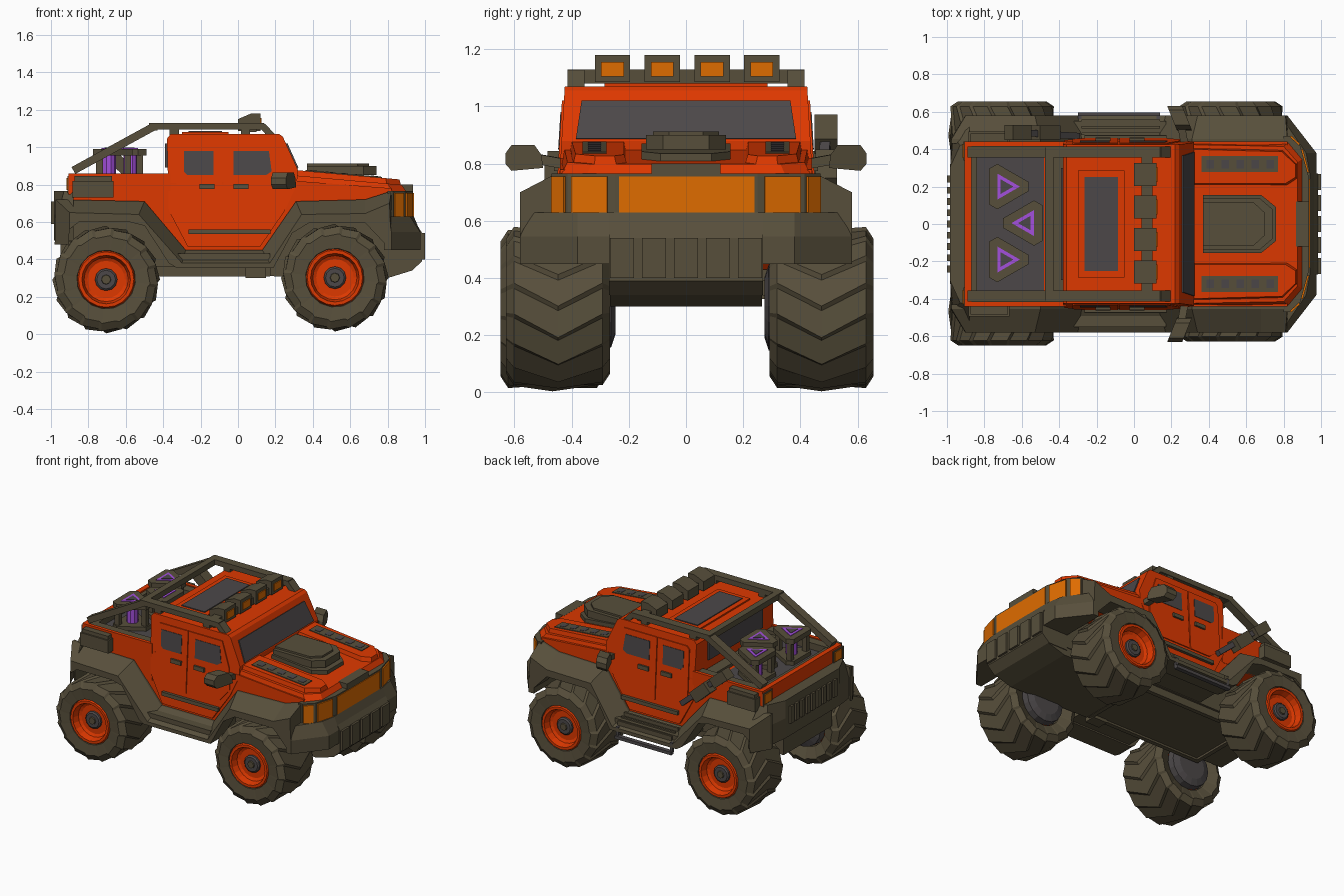
import bpy, bmesh, math
from mathutils import Vector


def material(name, rgb):
    m = bpy.data.materials.new(name)
    m.diffuse_color = (*rgb, 1)
    return m


ORANGE = material("orange_paint", (0.73, 0.04, 0.0))
OLIVE = material("olive_trim", (0.096, 0.078, 0.044))
GREY = material("charcoal", (0.072, 0.064, 0.066))
AMBER = material("amber_lamp", (0.74, 0.15, 0.0))
PURPLE = material("purple_glow", (0.37, 0.08, 0.72))


def finish(name, bm, mat):
    bmesh.ops.recalc_face_normals(bm, faces=bm.faces[:])
    me = bpy.data.meshes.new(name)
    bm.to_mesh(me)
    bm.free()
    me.materials.append(mat)
    ob = bpy.data.objects.new(name, me)
    bpy.context.collection.objects.link(ob)
    return ob


def skin(name, rings, mat, caps=True, closed=False):
    """Join rings of equal point count into a surface."""
    bm = bmesh.new()
    vs = [[bm.verts.new(p) for p in r] for r in rings]
    n = len(vs[0])
    for i in range(len(vs) if closed else len(vs) - 1):
        a, b = vs[i], vs[(i + 1) % len(vs)]
        for j in range(n):
            k = (j + 1) % n
            bm.faces.new((a[j], a[k], b[k], b[j]))
    if caps:
        bm.faces.new(vs[0])
        bm.faces.new(vs[-1])
    return finish(name, bm, mat)


def extrude(name, pts, vec, mat):
    v = Vector(vec)
    return skin(name, [pts, [Vector(p) + v for p in pts]], mat)


def box(name, x, y, z, mat):
    pts = [(x[0], y[0], z[0]), (x[1], y[0], z[0]), (x[1], y[1], z[0]), (x[0], y[1], z[0])]
    return extrude(name, pts, (0, 0, z[1] - z[0]), mat)


def beam(name, p, q, w, h, mat):
    p, q = Vector(p), Vector(q)
    d = q - p
    side = d.cross(Vector((0, 0, 1))).normalized()
    up = side.cross(d).normalized()
    ring = [p + side * a * w / 2 + up * b * h / 2 for a, b in ((-1, -1), (1, -1), (1, 1), (-1, 1))]
    return extrude(name, ring, d, mat)


def lathe(name, prof, c, s, mat, n=16):
    """Turn (radius, offset) points about the y axis; s flips the offset."""
    rings = [[(c[0] + r * math.cos(2 * math.pi * i / n), c[1] + s * o,
               c[2] + r * math.sin(2 * math.pi * i / n)) for i in range(n)] for r, o in prof]
    return skin(name, rings, mat)


def mirrored(half, z):
    """Plan outline from one half; z is a function of x."""
    return [(x, y, z(x)) for x, y in half] + [(x, -y, z(x)) for x, y in reversed(half)]


def slab(name, half, z0, z1, mat, top=None):
    return skin(name, [mirrored(half, lambda x: z0), mirrored(top or half, z1 if callable(z1) else lambda x: z1)], mat)


def cab_w(z):
    return 0.452 - 0.06 * (z - 0.6)


def side_plate(name, pts, s, off, t, mat):
    return extrude(name, [(x, s * (cab_w(z) + off), z) for x, z in pts], (0, s * t, 0), mat)


def rect(x0, x1, z0, z1):
    return [(x0, z0), (x1, z0), (x1, z1), (x0, z1)]


# Wheels with twisted, stepped chevron lugs
def wheel(x, y, z, s):
    lugs, rings = 16, []
    cols = [(0.55, -0.15), (0.82, -0.182), (0.965, -0.155), (1, 0), (0.965, 0.155), (0.82, 0.182), (0.55, 0.175), (0.5, 0.12)]
    for k in range(lugs):
        for f, r in ((0, 0.288), (0.85, 0.276)):
            ring = []
            for q, u in cols:
                a = (k + f) * 2 * math.pi / lugs + 1.9 * min(abs(u), 0.155)
                rr = r * q if q > 0.8 else 0.285 * q
                ring.append((x + rr * math.cos(a), y + s * u, z + rr * math.sin(a)))
            rings.append(ring)
    skin("tyre", rings, OLIVE, caps=False, closed=True)
    lathe("rim", [(0.15, -0.14), (0.155, 0.165), (0.148, 0.18), (0.13, 0.18), (0.118, 0.135), (0.1, 0.125)], (x, y, z), s, ORANGE, 20)
    lathe("hub", [(0.06, 0.12), (0.06, 0.138), (0.05, 0.146)], (x, y, z), s, GREY, 12)
    lathe("hub_cap", [(0.028, 0.14), (0.024, 0.154)], (x, y, z), s, OLIVE, 8)
    lathe("brake_drum", [(0.152, -0.13), (0.145, -0.185), (0.1, -0.2)], (x, y, z), s, GREY, 16)


for s in (-1, 1):
    wheel(-0.705, s * 0.467 + (0.007 if s > 0 else 0), 0.292, s)
    wheel(0.518, s * 0.467 + (0.02 if s < 0 else 0.007), 0.302, s)
for x, z in ((-0.705, 0.292), (0.518, 0.302)):
    box("axle", (x - 0.03, x + 0.03), (-0.32, 0.32), (z + 0.035, z + 0.09), OLIVE)

# Chassis and framed underside plate
box("chassis", (-0.95, 0.9), (-0.27, 0.27), (0.36, 0.64), OLIVE)
box("floor_plate", (-0.72, 0.17), (-0.25, 0.25), (0.322, 0.4), OLIVE)
for s in (-1, 1):
    box("floor_rail", (-0.74, 0.17), (s * 0.24 - 0.015, s * 0.24 + 0.015), (0.308, 0.4), OLIVE)
for x in (-0.74, 0.14):
    box("floor_cross_rail", (x, x + 0.03), (-0.24, 0.24), (0.308, 0.4), OLIVE)
box("sill_floor", (-0.32, 0.17), (-0.55, 0.55), (0.365, 0.43), OLIVE)
box("step_bracket", (0.04, 0.15), (-0.3, -0.22), (0.3, 0.37), OLIVE)

# Lower body
body = [(-0.9, 0.6), (-0.5, 0.6), (-0.3, 0.42), (0.14, 0.42), (0.32, 0.6), (0.82, 0.6), (0.82, 0.78), (0.3, 0.82), (-0.9, 0.8)]
extrude("body", [(x, -0.44, z) for x, z in body], (0, 0.88, 0), ORANGE)

# Fenders and sills, sloping outward, with cut rear corners
top_in = [(-0.975, 0.72), (-0.5, 0.71), (-0.28, 0.45), (0.13, 0.45), (0.31, 0.71), (0.68, 0.72), (0.82, 0.765)]
top_out = [(-0.97, 0.65), (-0.53, 0.64), (-0.3, 0.38), (0.17, 0.38), (0.34, 0.64), (0.68, 0.645), (0.81, 0.7)]
arch = [(0.82, 0.45), (0.77, 0.5), (0.68, 0.595), (0.38, 0.595), (0.29, 0.54), (0.19, 0.355), (-0.33, 0.355),
        (-0.37, 0.38), (-0.5, 0.58), (-0.58, 0.6), (-0.85, 0.6), (-0.92, 0.56), (-0.98, 0.48)]
for s in (-1, 1):
    skin("fender", [[(x, s * 0.43, z) for x, z in top_in + arch], [(x, s * 0.455, z) for x, z in top_in + arch],
                    [(max(x, -0.9 - 0.02 * (0.65 - z)), s * 0.58, z) for x, z in top_out + arch]], OLIVE)
for i in range(3):
    box("tread_strip", (-0.28, 0.14), (0.475 + i * 0.035, 0.49 + i * 0.035), (0.38, 0.455 - i * 0.016), OLIVE)
beam("side_step", (-0.3, 0.58, 0.32), (0.14, 0.58, 0.32), 0.03, 0.022, GREY)
for x in (-0.29, 0.13):
    box("step_hanger", (x - 0.01, x + 0.01), (0.56, 0.58), (0.32, 0.39), GREY)


# Bonnet with raised ridges, vents and scoop
def hood_z(x):
    return 0.864 - 0.088 * (x - 0.3)


slab("bonnet", [(0.26, 0.44), (0.83, 0.44), (0.905, 0.35)], 0.755, lambda x: hood_z(x) - 0.015, ORANGE,
     [(0.26, 0.425), (0.8, 0.415), (0.875, 0.33)])
for s in (-1, 1):
    plan = [(0.31, 0.2), (0.82, 0.2), (0.875, 0.24), (0.875, 0.32), (0.8, 0.4), (0.31, 0.415)]
    skin("bonnet_ridge", [[(x, s * y, 0.78) for x, y in plan],
                          [(x * 0.98 + 0.006, s * (0.31 + (y - 0.31) * 0.85), hood_z(x) + 0.014) for x, y in plan]], ORANGE)
    beam("vent_panel", (0.36, s * 0.32, hood_z(0.36) + 0.014), (0.77, s * 0.32, hood_z(0.77) + 0.014), 0.085, 0.009, OLIVE)
    for i in range(5):
        x = 0.387 + i * 0.08
        beam("vent_slot", (x, s * 0.32, hood_z(x) + 0.016), (x + 0.04, s * 0.32, hood_z(x + 0.04) + 0.016), 0.045, 0.009, GREY)
slab("scoop", [(0.37, 0.155), (0.68, 0.155), (0.76, 0.09)], 0.81, lambda x: hood_z(x) + 0.012, OLIVE)
slab("scoop_top", [(0.37, 0.14), (0.67, 0.14), (0.74, 0.08)], 0.85, 0.9, OLIVE)
slab("scoop_lid", [(0.37, 0.115), (0.64, 0.115), (0.7, 0.06)], 0.89, 0.913, OLIVE)

# Front lamp band
slab("lamp_band", [(0.8, 0.47), (0.83, 0.47), (0.89, 0.415), (0.935, 0.25)], 0.58, 0.765, OLIVE)
box("centre_lamp", (0.93, 0.94), (-0.235, 0.24), (0.63, 0.755), AMBER)
for s in (-1, 1):
    beam("lamp", (0.897, s * 0.4, 0.692), (0.93, s * 0.275, 0.692), 0.012, 0.125, AMBER)
    beam("corner_lamp", (0.836, s * 0.468, 0.692), (0.884, s * 0.424, 0.692), 0.012, 0.125, AMBER)
box("bonnet_latch", (0.865, 0.935), (-0.12, 0.12), (0.75, 0.8), OLIVE)

# Front bumper and grille
bump = [(0.78, 0.58), (0.82, 0.58), (0.975, 0.38), (0.975, 0.27)]
slab("front_bumper", bump, 0.45, 0.545, OLIVE)
slab("bumper_top", bump, 0.545, 0.63, OLIVE, [(0.78, 0.56), (0.81, 0.54), (0.92, 0.38), (0.94, 0.27)])
grille = [(0.78, 0.34), (0.93, 0.34), (0.985, 0.39), (0.985, 0.54), (0.94, 0.61), (0.78, 0.61)]
extrude("grille", [(x, -0.27, z) for x, z in grille], (0, 0.54, 0), OLIVE)
for i in range(5):
    y = -0.224 + i * 0.112
    box("grille_panel", (0.95, 1.0), (y - 0.042, y + 0.042), (0.4, 0.54), OLIVE)
skid = [(0.17, 0.31), (0.8, 0.3), (0.93, 0.34), (0.93, 0.4), (0.17, 0.4)]
extrude("skid_plate", [(x, -0.265, z) for x, z in skid], (0, 0.53, 0), OLIVE)

# Cab
cab = [(-0.37, 0.66), (-0.27, 0.47), (0.12, 0.47), (0.25, 0.66), (0.315, 0.8), (0.32, 0.88), (0.24, 1.055), (0.22, 1.07), (-0.36, 1.07), (-0.38, 1.045)]
skin("cab", [[(x, s * cab_w(z), z) for x, z in cab] for s in (-1, 1)], ORANGE)
extrude("windscreen", [(0.316, -0.385, 0.885), (0.316, 0.385, 0.885), (0.256, 0.365, 1.018), (0.256, -0.365, 1.018)],
        (0.008, 0, 0.003), GREY)
box("rear_window", (-0.389, -0.37), (-0.3, 0.3), (0.89, 1.02), GREY)
box("roof_panel", (-0.3, -0.05), (-0.285, 0.285), (1.06, 1.08), ORANGE)
box("sunroof", (-0.265, -0.085), (-0.25, 0.25), (1.07, 1.086), GREY)

# Doors, windows, handles, mirrors
for s in (-1, 1):
    side_plate("rear_door", [(-0.33, 0.66), (-0.24, 0.59), (-0.085, 0.59), (-0.085, 1.02), (-0.31, 1.02), (-0.33, 1.0)], s, 0, 0.007, ORANGE)
    side_plate("front_door", [(-0.078, 0.59), (0.16, 0.59), (0.25, 0.7), (0.24, 0.85), (0.18, 1.02), (-0.078, 1.02)], s, 0, 0.007, ORANGE)
    side_plate("rear_side_window", [(-0.29, 0.87), (-0.27, 0.85), (-0.13, 0.85), (-0.13, 0.98), (-0.29, 0.98)], s, 0.003, 0.007, GREY)
    side_plate("front_side_window", [(-0.025, 0.85), (0.15, 0.85), (0.18, 0.87), (0.165, 0.98), (-0.025, 0.98)], s, 0.003, 0.007, GREY)
    for x in (-0.205, -0.025):
        side_plate("door_handle", rect(x, x + 0.08, 0.775, 0.803), s, 0.005, 0.015, OLIVE)
    side_plate("rub_rail", rect(-0.265, 0.175, 0.535, 0.56), s, 0, 0.02, OLIVE)
    beam("mirror_arm", (0.27, s * 0.43, 0.8), (0.25, s * 0.54, 0.82), 0.04, 0.035, OLIVE)
    head = [(0.5, 0.785), (0.61, 0.775), (0.632, 0.8), (0.632, 0.835), (0.61, 0.865), (0.53, 0.865), (0.505, 0.83)]
    extrude("mirror", [(0.23 - 0.4 * (y - 0.5), s * y, z) for y, z in head], (0.08, 0, 0), OLIVE)

# Cargo bed
box("bed_floor", (-0.84, -0.45), (-0.355, 0.355), (0.79, 0.807), GREY)
box("tailgate", (-0.905, -0.87), (-0.44, 0.44), (0.62, 0.86), ORANGE)
box("bed_rear_rim", (-0.88, -0.84), (-0.42, 0.42), (0.79, 0.85), OLIVE)
box("bed_front_rim", (-0.46, -0.38), (-0.36, 0.36), (0.79, 0.83), OLIVE)
for s in (-1, 1):
    box("bed_wall", (-0.9, -0.36), (s * 0.43 - 0.012, s * 0.43 + 0.012), (0.6, 0.86), ORANGE)
    box("bed_rim", (-0.87, -0.38), (s * 0.388 - 0.032, s * 0.388 + 0.032), (0.79, 0.853), OLIVE)
    box("side_box", (-0.885, -0.665), (s * 0.46 - 0.035, s * 0.46 + 0.035), (0.73, 0.82), OLIVE)
    box("side_box_lid", (-0.875, -0.675), (s * 0.455 - 0.03, s * 0.455 + 0.03), (0.82, 0.845), OLIVE)
    box("tail_lamp_mount", (-0.912, -0.89), (s * 0.39 - 0.05, s * 0.39 + 0.05), (0.755, 0.845), OLIVE)
    box("tail_lamp", (-0.917, -0.9), (s * 0.39 - 0.038, s * 0.39 + 0.038), (0.77, 0.835), AMBER)

# Rear bumper with louvres
slab("rear_bumper", [(-0.88, 0.56), (-0.965, 0.47), (-0.985, 0.3)], 0.5, 0.64, OLIVE)
slab("rear_panel", [(-0.88, 0.56), (-0.965, 0.47), (-0.985, 0.3)], 0.64, 0.765, OLIVE, [(-0.88, 0.44), (-0.93, 0.42), (-0.985, 0.3)])
for i in range(9):
    y = -0.24 + i * 0.06
    box("louvre", (-1.0, -0.97), (y - 0.018, y + 0.018), (0.59, 0.71), OLIVE)

# Roll bars and roof lights
for s in (-1, 1):
    y = s * 0.385
    beam("roof_bar", (-0.47, y, 1.112), (0.14, y, 1.112), 0.06, 0.036, OLIVE)
    beam("front_stay", (0.13, y, 1.115), (0.19, y, 1.05), 0.06, 0.036, OLIVE)
    beam("rear_stay", (-0.45, y, 1.11), (-0.88, y, 0.875), 0.06, 0.042, OLIVE)
    for x in (-0.34, 0.04):
        box("bar_mount", (x - 0.025, x + 0.025), (y - 0.025, y + 0.025), (1.05, 1.1), OLIVE)
box("rear_cross_bar", (-0.475, -0.43), (-0.41, 0.41), (1.09, 1.13), OLIVE)
box("light_bar", (0.04, 0.1), (-0.4, 0.4), (1.08, 1.13), OLIVE)
for y in (-0.257, -0.083, 0.091, 0.265):
    lamp = [(0.0, 1.085), (0.12, 1.085), (0.12, 1.18), (0.07, 1.18), (0.0, 1.15)]
    extrude("roof_light", [(x, y - 0.062, z) for x, z in lamp], (0, 0.124, 0), OLIVE)
    box("roof_light_lens", (0.117, 0.126), (y - 0.04, y + 0.04), (1.105, 1.155), AMBER)


# Three-sided canisters in the bed
def tri(c, r, flip, z, cut=0.0):
    """Triangle outline, with its corners cut off when cut is above zero."""
    angles = [k * 2 * math.pi / 3 + d for k in range(3) for d in ((-cut, cut) if cut else (0,))]
    return [(c[0] + flip * r * math.cos(a), c[1] + r * math.sin(a), z) for a in angles]


for c, f in (((-0.69, 0.2), 1), ((-0.575, 0.005), -1), ((-0.69, -0.19), 1)):
    for z in (0.8, 0.955):
        extrude("canister_frame", tri(c, 0.128, f, z, 0.2), (0, 0, 0.035), OLIVE)
    for p in tri(c, 0.1, f, 0.82):
        box("canister_post", (p[0] - 0.018, p[0] + 0.018), (p[1] - 0.018, p[1] + 0.018), (0.82, 0.97), OLIVE)
    extrude("glow_triangle", tri(c, 0.08, f, 0.985), (0, 0, 0.009), PURPLE)
    extrude("glow_centre", tri(c, 0.045, f, 0.988), (0, 0, 0.009), GREY)
    core = [(c[0] + 0.038 * math.cos(i * math.pi / 5), c[1] + 0.038 * math.sin(i * math.pi / 5), 0.82) for i in range(10)]
    extrude("glow_core", core, (0, 0, 0.15), PURPLE)

# Tool strapped to the far side
beam("tool_shaft", (-0.3, 0.47, 0.63), (-0.62, 0.49, 0.91), 0.035, 0.035, GREY)
beam("tool_grip", (-0.42, 0.49, 0.72), (-0.53, 0.49, 0.82), 0.075, 0.08, OLIVE)
beam("tool_head", (-0.57, 0.49, 0.86), (-0.67, 0.49, 0.945), 0.08, 0.07, OLIVE)
